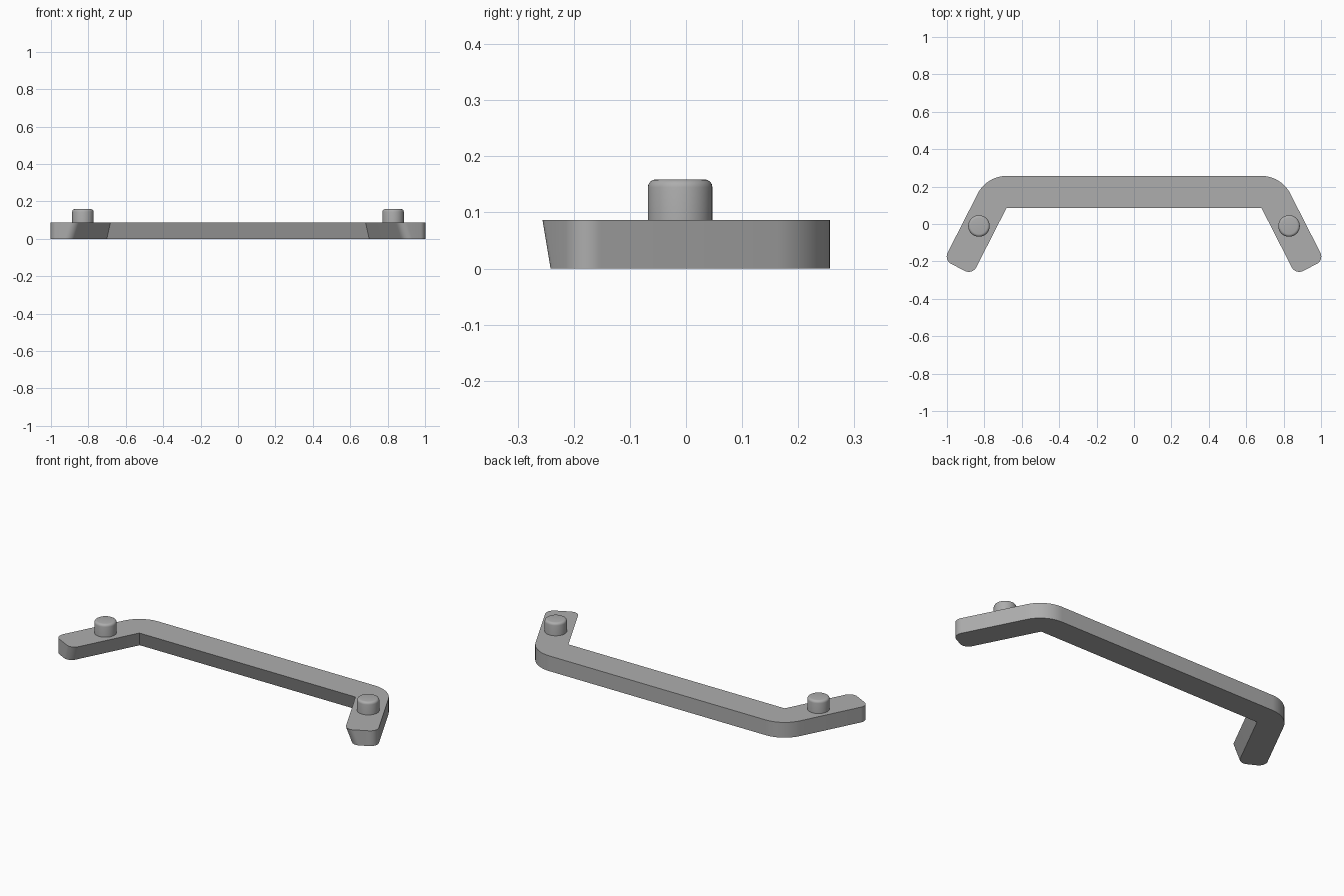
import bpy, bmesh
from math import radians, tan, pi
from mathutils import Vector, Matrix

cube = bpy.data.objects.get("Cube")
if cube:
    bpy.data.objects.remove(cube, do_unlink=True)

grey = bpy.data.materials.new("plain grey")
grey.use_nodes = True
colour = (0.42, 0.42, 0.42, 1)
grey.diffuse_color = colour
grey.node_tree.nodes["Principled BSDF"].inputs["Base Color"].default_value = colour

WIDTH, HEIGHT, DRAFT = 0.172, 0.087, 0.032
CORNER = Vector((0.682, 0.085))         # inner bend of the handle
TURN = radians(63)                      # bend angle between bar and arm
ARM, ROUND = 0.4, 0.045                 # arm length, tip corner radius
PEG_X, PEG_Y, PEG_R, PEG_TOP = 0.829, -0.0105, 0.0575, 0.159


def polar(angle, r=1.0):
    return Matrix.Rotation(angle, 2) @ Vector((r, 0))


def arc(centre, r, start, end, steps):
    return [centre + polar(start + (end - start) * i / steps, r) for i in range(steps + 1)]


def half_outline(draft):
    """Left half from the outer bend, round the arm tip, to the inner bend."""
    side = pi / 2 - TURN
    normal, along = polar(side), polar(-TURN)
    bend = CORNER + Vector((draft * tan(TURN / 2), draft))
    tip = CORNER + along * (ARM - ROUND)
    points = arc(CORNER, WIDTH, pi / 2, side, 16)
    points += arc(tip + normal * (WIDTH - ROUND), ROUND, side, -TURN, 10)
    points += arc(tip + normal * (draft + ROUND), ROUND, -TURN, side - pi, 10)
    return points + [bend]


def outline(draft):
    left = half_outline(draft)
    return left + [Vector((-p.x, p.y)) for p in reversed(left)]


def finish(name, bm):
    bmesh.ops.recalc_face_normals(bm, faces=bm.faces)
    mesh = bpy.data.meshes.new(name)
    bm.to_mesh(mesh)
    bm.free()
    mesh.materials.append(grey)
    mesh.shade_smooth()
    mesh.set_sharp_from_angle(angle=radians(30))
    obj = bpy.data.objects.new(name, mesh)
    bpy.context.collection.objects.link(obj)
    return obj


# Bent handle body, with the inner walls sloping under
bm = bmesh.new()
rings = [[bm.verts.new((p.x, p.y, z)) for p in outline(d)]
         for z, d in ((0, DRAFT), (HEIGHT, 0))]
bottom, top = rings
for i in range(len(top)):
    j = (i + 1) % len(top)
    bm.faces.new((bottom[i], bottom[j], top[j], top[i]))
bm.faces.new(top)
bm.faces.new(bottom[::-1])
finish("handle_body", bm)

# Round pegs with a softened top rim
for name, sign in (("left_peg", 1), ("right_peg", -1)):
    bm = bmesh.new()
    base = HEIGHT - 0.01
    depth = PEG_TOP - base
    bmesh.ops.create_cone(bm, cap_ends=True, segments=48, radius1=PEG_R, radius2=PEG_R, depth=depth,
                          matrix=Matrix.Translation((sign * PEG_X, PEG_Y, base + depth / 2)))
    rim = [e for e in bm.edges if all(v.co.z > HEIGHT for v in e.verts)]
    bmesh.ops.bevel(bm, geom=rim, offset=0.014, segments=4, profile=0.5, affect='EDGES')
    finish(name, bm)
